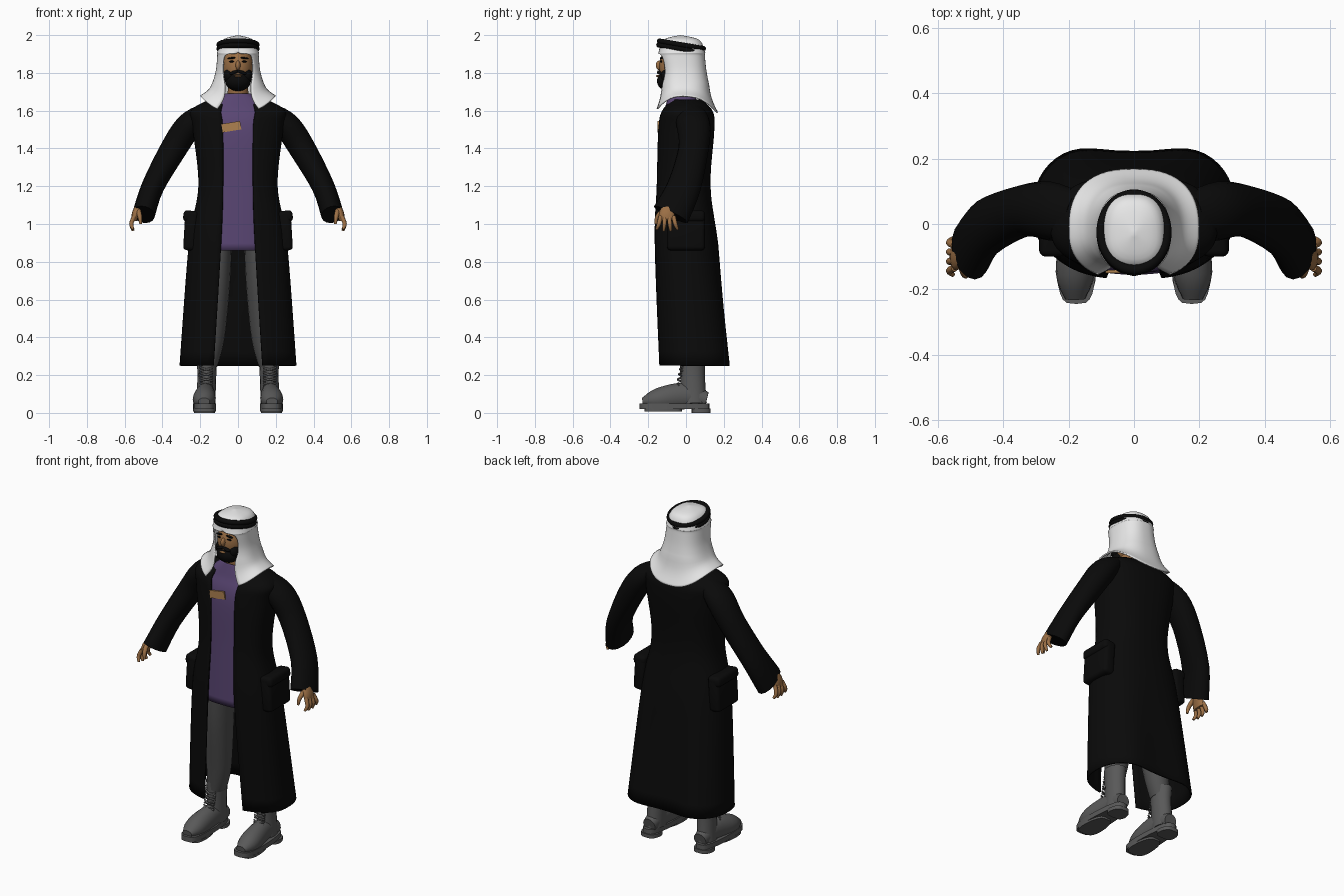
import bpy, bmesh, math
from mathutils import Vector, Matrix

default_cube = bpy.data.objects.get("Cube")
if default_cube:
    bpy.data.objects.remove(default_cube, do_unlink=True)


def material(name, red, green, blue):
    made = bpy.data.materials.new(name)
    made.use_nodes = True
    made.diffuse_color = (red, green, blue, 1)
    shader = made.node_tree.nodes["Principled BSDF"]
    shader.inputs["Base Color"].default_value = made.diffuse_color
    shader.inputs["Roughness"].default_value = .9
    return made


def grey(name, value):
    return material(name, value, value, value)


BLACK = grey("black cloth and hair", .003)
WHITE = grey("white cloth", .8)
TROUSER = grey("dark grey trousers", .08)
BOOT = grey("grey boots", .1)
PURPLE = material("purple shirt", .1, .06, .17)
SKIN = material("brown skin", .33, .16, .06)
TAN = material("tan patch", .42, .22, .08)


def finish(name, bm, mat, mirror=False, thickness=0, angle=50):
    """Turn a bmesh into a shaded object, optionally mirrored or thickened."""
    bmesh.ops.remove_doubles(bm, verts=bm.verts, dist=.0002)
    bmesh.ops.recalc_face_normals(bm, faces=bm.faces)
    mesh = bpy.data.meshes.new(name)
    bm.to_mesh(mesh)
    bm.free()
    mesh.materials.append(mat)
    part = bpy.data.objects.new(name, mesh)
    bpy.context.collection.objects.link(part)
    bpy.ops.object.select_all(action='DESELECT')
    part.select_set(True)
    bpy.context.view_layer.objects.active = part
    bpy.ops.object.shade_smooth_by_angle(angle=math.radians(angle))
    if mirror:
        part.modifiers.new("mirror", 'MIRROR')
    if thickness:
        solid = part.modifiers.new("thickness", 'SOLIDIFY')
        solid.thickness = thickness


def flow(keys, steps=6):
    """Smooth curve through key vectors of any size."""
    result = []
    for i, (here, after) in enumerate(zip(keys, keys[1:])):
        before = keys[max(i - 1, 0)]
        beyond = keys[min(i + 2, len(keys) - 1)]
        start_slope, end_slope = (after - before) / 2, (beyond - here) / 2
        for step in range(steps):
            t = step / steps
            ease = t * t * (3 - 2 * t)
            result.append(here.lerp(after, ease) + start_slope * t * (1 - t) ** 2
                          - end_slope * t * t * (1 - t))
    return result + [keys[-1]]


def bridge(bm, rows, closed):
    for low, high in zip(rows, rows[1:]):
        for i in range(len(low) if closed else len(low) - 1):
            j = (i + 1) % len(low)
            bm.faces.new((low[i], low[j], high[j], high[i]))


def circle(count):
    return [(math.cos(math.tau * i / count), math.sin(math.tau * i / count)) for i in range(count)]


def ring(z, width, front, back, gap=0):
    return Vector((z, width, front, back, gap))


def shell(name, mat, rings, thickness, sag=lambda z: 0, segments=48, power=.8):
    """Garment wrapped round the body, parted in front by each ring's gap."""
    bm, rows = bmesh.new(), []
    for z, width, front, back, gap in flow(rings):
        parted = min(1, max(0, gap) / width) if width > 0 else 0
        start = math.asin(parted ** (1 / power))
        middle = front + (back - front) * .45
        row = []
        for i in range(segments + 1):
            turn = start + 2 * (math.pi - start) * i / segments
            side, ahead = math.sin(turn), math.cos(turn)
            x = math.copysign(abs(side) ** power, side) * width
            reach = middle - front if ahead > 0 else back - middle
            y = middle - math.copysign(abs(ahead) ** power, ahead) * reach
            # a flared back hangs in two lobes with a fold between them
            y -= max(0, back - .17) * .4 * max(0, -ahead) ** 12
            row.append(bm.verts.new((x, y, z - sag(z) * ahead ** 2)))
        rows.append(row)
    bridge(bm, rows, closed=False)
    finish(name, bm, mat, thickness=thickness)


def knot(x, y, z, side, deep=None):
    return Vector((x, y, z, side, deep or side))


def add_tube(bm, knots, segments=16):
    """Capped limb through knots with a sideways and a depth radius."""
    path, rows = flow(knots, steps=4), []
    for i, point in enumerate(path):
        ahead = path[min(i + 1, len(path) - 1)] - path[max(i - 1, 0)]
        along = Vector(ahead[:3]).normalized()
        guide = Vector((0, 0, 1)) if abs(along.y) > .8 else Vector((0, 1, 0))
        depth = (guide - along * guide.dot(along)).normalized()
        across = along.cross(depth)
        centre, side, deep = Vector(point[:3]), point[3], point[4]
        rows.append([bm.verts.new(centre + across * side * c + depth * deep * s)
                     for c, s in circle(segments)])
    bridge(bm, rows, closed=True)
    bm.faces.new(rows[0])
    bm.faces.new(rows[-1])


def tubes(name, mat, *limbs, mirror=True):
    bm = bmesh.new()
    for limb in limbs:
        add_tube(bm, limb)
    finish(name, bm, mat, mirror)


def ball(name, mat, at, size, mirror=False, tilt=0):
    bm = bmesh.new()
    place = Matrix.LocRotScale(Vector(at), Matrix.Rotation(tilt, 3, 'Y'), Vector(size))
    bmesh.ops.create_uvsphere(bm, u_segments=28, v_segments=18, radius=1, matrix=place)
    finish(name, bm, mat, mirror, angle=180)


def box(name, mat, at, size, mirror=False, tilt=0, bevel=0):
    bm = bmesh.new()
    place = Matrix.LocRotScale(Vector(at), Matrix.Rotation(tilt, 3, 'Y'), Vector(size))
    bmesh.ops.create_cube(bm, size=1, matrix=place)
    if bevel:
        bmesh.ops.bevel(bm, geom=bm.edges[:], offset=bevel, segments=3, profile=.5, affect='EDGES')
    finish(name, bm, mat, mirror)


def sole(name, middle, length, width, bottom, top):
    """Rounded slab under the boot, a little wider towards the toe."""
    bm = bmesh.new()
    outline = []
    for c, s in circle(32):
        half = width * math.copysign(abs(s) ** .5, s) * (1 - c * .12)
        outline.append(bm.verts.new((.177 + half, middle + c * length / 2, bottom)))
    slab = bmesh.ops.extrude_face_region(bm, geom=[bm.faces.new(outline)])["geom"]
    raised = [item for item in slab if isinstance(item, bmesh.types.BMVert)]
    bmesh.ops.translate(bm, verts=raised, vec=(0, 0, top - bottom))
    finish(name, bm, BOOT, mirror=True)


# Long open coat: hem, hip, waist, chest, shoulder, collar
shell("coat", BLACK, [
    ring(z=.25, width=.31, front=-.15, back=.26, gap=.13),
    ring(z=.9, width=.26, front=-.17, back=.17, gap=.09),
    ring(z=1.2, width=.21, front=-.16, back=.13, gap=.08),
    ring(z=1.5, width=.24, front=-.15, back=.15, gap=.08),
    ring(z=1.6, width=.25, front=-.13, back=.14, gap=.09),
    ring(z=1.66, width=.15, front=-.07, back=.08, gap=.07)], thickness=.01)
tubes("sleeve", BLACK, [
    knot(x=.18, y=.02, z=1.59, side=.05, deep=.08),
    knot(x=.26, y=.04, z=1.52, side=.07, deep=.09),
    knot(x=.34, y=.04, z=1.4, side=.07, deep=.08),
    knot(x=.45, y=-.01, z=1.2, side=.06, deep=.09),
    knot(x=.5, y=-.08, z=1.05, side=.06, deep=.1)])
box("side_pocket", BLACK, at=(.25, 0, .96), size=(.07, .2, .2), mirror=True, tilt=-.06, bevel=.02)
box("pocket_flap", BLACK, at=(.25, 0, 1.04), size=(.08, .2, .06), mirror=True, tilt=-.1, bevel=.02)

# Shirt with its tilted chest patch
shell("shirt", PURPLE, [
    ring(z=.86, width=.2, front=-.155, back=.11),
    ring(z=1.2, width=.19, front=-.15, back=.1),
    ring(z=1.5, width=.2, front=-.145, back=.11),
    ring(z=1.62, width=.15, front=-.11, back=.08),
    ring(z=1.69, width=.07, front=-.09, back=.03)], thickness=.005)
box("chest_patch", TAN, at=(-.035, -.146, 1.515), size=(.1, .009, .045), tilt=-.16)

# Trousers
tubes("trouser_leg", TROUSER, [
    knot(x=.09, y=-.02, z=.95, side=.06, deep=.1),
    knot(x=.11, y=-.01, z=.7, side=.07, deep=.09),
    knot(x=.14, y=.02, z=.4, side=.07),
    knot(x=.16, y=.03, z=.25, side=.05, deep=.06)])

# Boots: shaft, foot, laces and treaded sole
tubes("boot_shaft", BOOT, [
    knot(x=.165, y=.035, z=.3, side=.055, deep=.07),
    knot(x=.165, y=.035, z=.2, side=.05, deep=.065),
    knot(x=.17, y=.04, z=.05, side=.05, deep=.07)])
tubes("boot_foot", BOOT, [
    knot(x=.17, y=.11, z=.07, side=.04),
    knot(x=.17, y=0, z=.09, side=.05, deep=.07),
    knot(x=.18, y=-.15, z=.07, side=.06),
    knot(x=.18, y=-.23, z=.06, side=.03, deep=.02)])
laces = []
for row in range(5):
    z, y = .15 + row * .027, -.05 + row * .006
    for slant in (-1, 1):
        laces.append([knot(.168 + step * .034, y + step * step * .012, z + step * slant * .008, side=.005)
                      for step in (-1, 0, 1)])
tubes("boot_laces", BOOT, *laces)
sole("boot_sole", middle=-.06, length=.37, width=.06, bottom=.02, top=.05)
sole("boot_tread", middle=-.12, length=.2, width=.06, bottom=.008, top=.022)
sole("boot_heel", middle=.08, length=.1, width=.055, bottom=0, top=.022)

# Hands: palm, four fingers and thumb
tubes("palm", SKIN, [
    knot(x=.51, y=-.08, z=1.12, side=.02, deep=.03),
    knot(x=.54, y=-.1, z=1.06, side=.02, deep=.04),
    knot(x=.55, y=-.1, z=1.02, side=.015, deep=.04)])
digits = [[knot(x=.53, y=-.11, z=1.08, side=.014),
           knot(x=.52, y=-.15, z=1.04, side=.012),
           knot(x=.515, y=-.16, z=1, side=.007)]]
for finger in range(4):
    spread = finger - 1.5
    y, tip = spread * .023 - .1, abs(spread) * .008 + .96
    digits.append([knot(.55, y, 1.04, side=.011),
                   knot(.565, y + spread * .006, 1, side=.011),
                   knot(.555, y + spread * .014, tip, side=.007)])
tubes("fingers", SKIN, *digits)

# Head, face and beard
tubes("neck", SKIN, [knot(x=0, y=-.02, z=1.6, side=.06), knot(x=0, y=-.04, z=1.78, side=.05)], mirror=False)
ball("head", SKIN, at=(0, -.043, 1.83), size=(.082, .1, .12))
ball("nose", SKIN, at=(0, -.14, 1.84), size=(.013, .02, .025))
ball("beard", BLACK, at=(0, -.09, 1.757), size=(.068, .064, .053))
ball("beard_jaw", BLACK, at=(.045, -.088, 1.785), size=(.032, .045, .04), mirror=True)
ball("moustache", BLACK, at=(.02, -.14, 1.803), size=(.026, .014, .009), mirror=True, tilt=.3)
ball("lips", SKIN, at=(0, -.15, 1.783), size=(.02, .009, .006))
ball("eye", BLACK, at=(.032, -.131, 1.86), size=(.015, .006, .005), mirror=True)
ball("eyebrow", BLACK, at=(.034, -.13, 1.878), size=(.022, .008, .005), mirror=True, tilt=.1)

# Headcloth, open round the face and sagging in front and behind the shoulders
shell("headcloth", WHITE, [
    ring(z=2, width=0, front=-.03, back=-.03),
    ring(z=1.975, width=.08, front=-.12, back=.07),
    ring(z=1.91, width=.11, front=-.145, back=.1),
    ring(z=1.89, width=.11, front=-.145, back=.1, gap=.07),
    ring(z=1.8, width=.12, front=-.13, back=.11, gap=.08),
    ring(z=1.72, width=.15, front=-.14, back=.13, gap=.07),
    ring(z=1.68, width=.2, front=-.17, back=.17, gap=.11)],
    thickness=.008, sag=lambda z: max(0, 1.74 - z) * 1.5)

# Doubled cord round the head, tilted up at the front
bm = bmesh.new()
tilted = Matrix.Translation((0, -.026, 1.938)) @ Matrix.Rotation(-.17, 4, 'X')
for lift in (-.011, .011):
    rows = [[bm.verts.new(tilted @ Vector((c * (.1 + out * .015), s * (.117 + out * .015), lift + up * .014)))
             for out, up in circle(10)] for c, s in circle(48)]
    bridge(bm, rows + rows[:1], closed=True)
finish("head_cord", bm, BLACK, angle=180)
